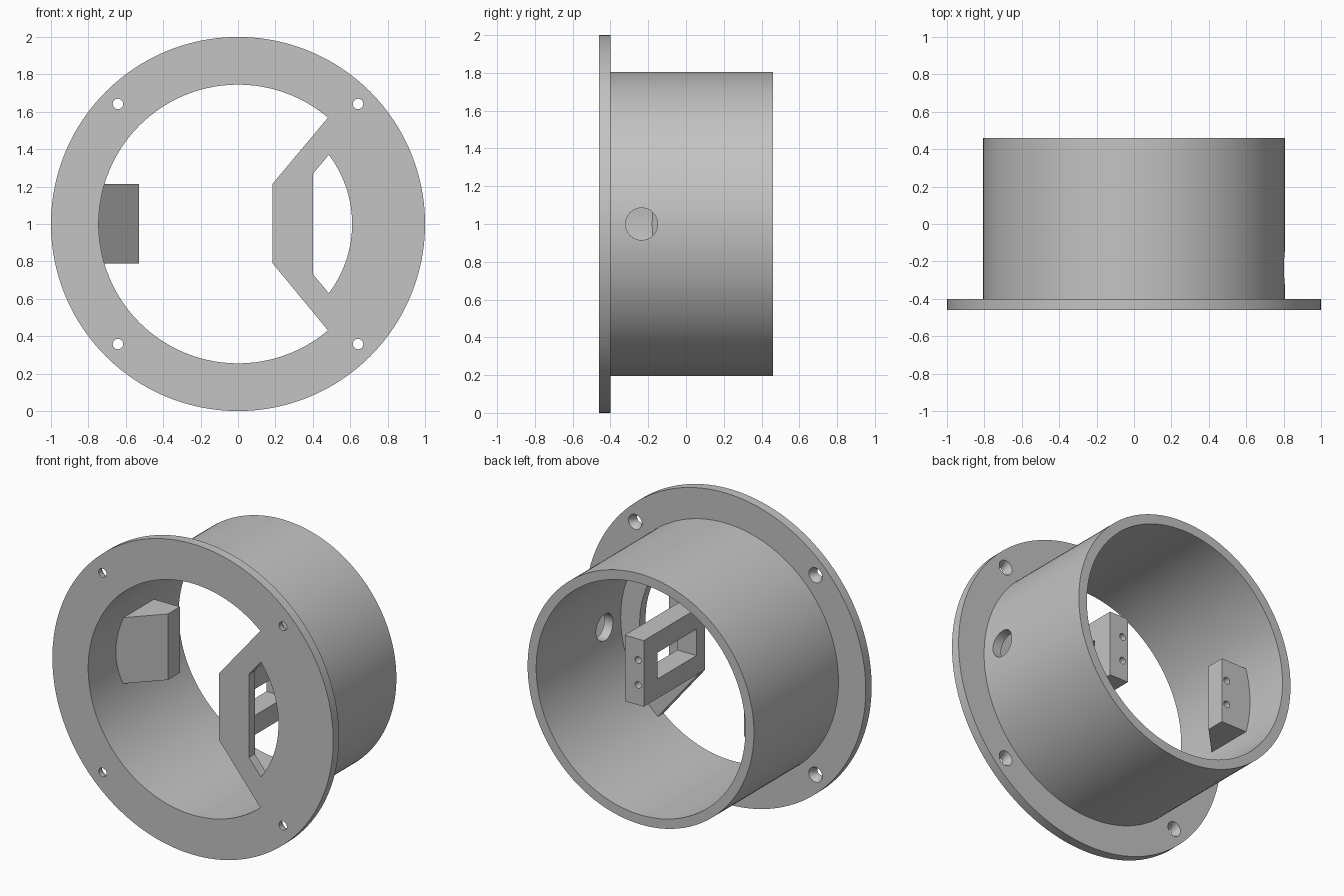
import bpy, bmesh
from math import cos, sin, pi, atan2, hypot

cube = bpy.data.objects.get("Cube")
if cube:
    bpy.data.objects.remove(cube, do_unlink=True)

grey = bpy.data.materials.new("plain grey")
grey.use_nodes = True
grey.diffuse_color = (0.55, 0.55, 0.55, 1)
grey.node_tree.nodes["Principled BSDF"].inputs["Base Color"].default_value = (0.55, 0.55, 0.55, 1)

FRONT, FLANGE_BACK, REAR = -0.46, -0.40, 0.46
INNER, OUTER = 0.745, 0.806
ARM_BACK = 0.165
Z_LOW, Z_HIGH = 0.79, 1.215

# Each axis maps a 2D outline (a, b) and a depth t to 3D
PLACE = {"X": lambda a, b, t: (t, a, b),
         "Y": lambda a, b, t: (a, t, b),
         "Z": lambda a, b, t: (a, b, t)}


def loft(name, rings, capped=True):
    """Skin rings of equal size; uncapped lofts close back onto the first ring."""
    bm = bmesh.new()
    loops = [[bm.verts.new(p) for p in ring] for ring in rings]
    pairs = list(zip(loops, loops[1:]))
    if capped:
        bm.faces.new(loops[0])
        bm.faces.new(loops[-1])
    else:
        pairs.append((loops[-1], loops[0]))
    for low, high in pairs:
        for i in range(len(low)):
            j = (i + 1) % len(low)
            bm.faces.new((low[i], low[j], high[j], high[i]))
    bmesh.ops.recalc_face_normals(bm, faces=bm.faces)
    mesh = bpy.data.meshes.new(name)
    bm.to_mesh(mesh)
    bm.free()
    mesh.materials.append(grey)
    obj = bpy.data.objects.new(name, mesh)
    bpy.context.collection.objects.link(obj)
    return obj


def prism(name, axis, outline, start, end):
    return loft(name, [[PLACE[axis](a, b, t) for a, b in outline] for t in (start, end)])


def arc(radius, start, end, steps, ca=0, cb=1):
    return [(ca + radius * cos(start + (end - start) * i / steps),
             cb + radius * sin(start + (end - start) * i / steps)) for i in range(steps + 1)]


def circle(radius, steps, ca=0, cb=1):
    return arc(radius, 0, 2 * pi, steps, ca, cb)[:-1]


def turned(name, profile, steps, ca=0, cb=1, capped=True):
    """Round part along y from (radius, y) pairs."""
    return loft(name, [[(a, y, b) for a, b in circle(r, steps, ca, cb)] for r, y in profile], capped)


def cut(obj, cutters):
    bpy.context.view_layer.objects.active = obj
    for cutter in cutters:
        mod = obj.modifiers.new("cut", "BOOLEAN")
        mod.operation = "DIFFERENCE"
        mod.solver = "EXACT"
        mod.object = cutter
        bpy.ops.object.modifier_apply(modifier=mod.name)
        bpy.data.objects.remove(cutter, do_unlink=True)


def screw_holes(x):
    return [turned("screw_cutter", [(0.022, 0.06), (0.022, 0.25)], 24, x, 1 + side * 0.08)
            for side in (-1, 1)]


# Tube with mounting flange, countersunk corner holes and one side hole
body = turned("flanged_tube", [(INNER, FRONT), (1, FRONT), (1, FLANGE_BACK),
                               (OUTER, FLANGE_BACK), (OUTER, REAR), (INNER, REAR)],
              160, capped=False)
sink = [(0.028, -0.5), (0.028, -0.435), (0.048, FLANGE_BACK), (0.048, -0.39)]
holes = [turned("countersink_cutter", sink, 32, sx * 0.642, 1 + sz * 0.642)
         for sx in (-1, 1) for sz in (-1, 1)]
holes.append(prism("side_hole_cutter", "X", circle(0.085, 48, -0.235, 1), 0.6, 0.95))
cut(body, holes)

# Front web plate with an arched window
edge = atan2(0.57, 0.482)
plate = prism("web_plate", "Y",
              [(0.185, Z_HIGH), (0.185, Z_LOW)] + arc(INNER + 0.002, -edge, edge, 40),
              FRONT, FLANGE_BACK)
corner = atan2(0.37, 0.485)
window = prism("window_cutter", "Y",
               [(0.4, 1.268), (0.4, 0.732)] + arc(hypot(0.37, 0.485), -corner, corner, 32),
               FRONT - 0.1, FLANGE_BACK + 0.1)
cut(plate, [window])

# Arm running back from the plate, with a slot and screw holes
arm = prism("support_arm", "Y",
            [(0.185, Z_LOW), (0.32, Z_LOW), (0.32, Z_HIGH), (0.185, Z_HIGH)],
            FLANGE_BACK, ARM_BACK)
slot = prism("slot_cutter", "X",
             [(-0.37, 0.915), (0.025, 0.915), (0.025, 1.085), (-0.37, 1.085)], 0.1, 0.4)
cut(arm, [slot] + screw_holes(0.225))

# Wedge block on the opposite wall
block = prism("wedge_block", "Z",
              [(-0.77, -0.205), (-0.53, 0.045), (-0.53, ARM_BACK), (-0.77, ARM_BACK)],
              Z_LOW, Z_HIGH)
cut(block, screw_holes(-0.568))

# Smooth round surfaces, keep edges sharp
bpy.ops.object.select_all(action="DESELECT")
for part in (body, plate, arm, block):
    part.select_set(True)
bpy.context.view_layer.objects.active = body
bpy.ops.object.shade_smooth_by_angle(angle=pi / 6)
